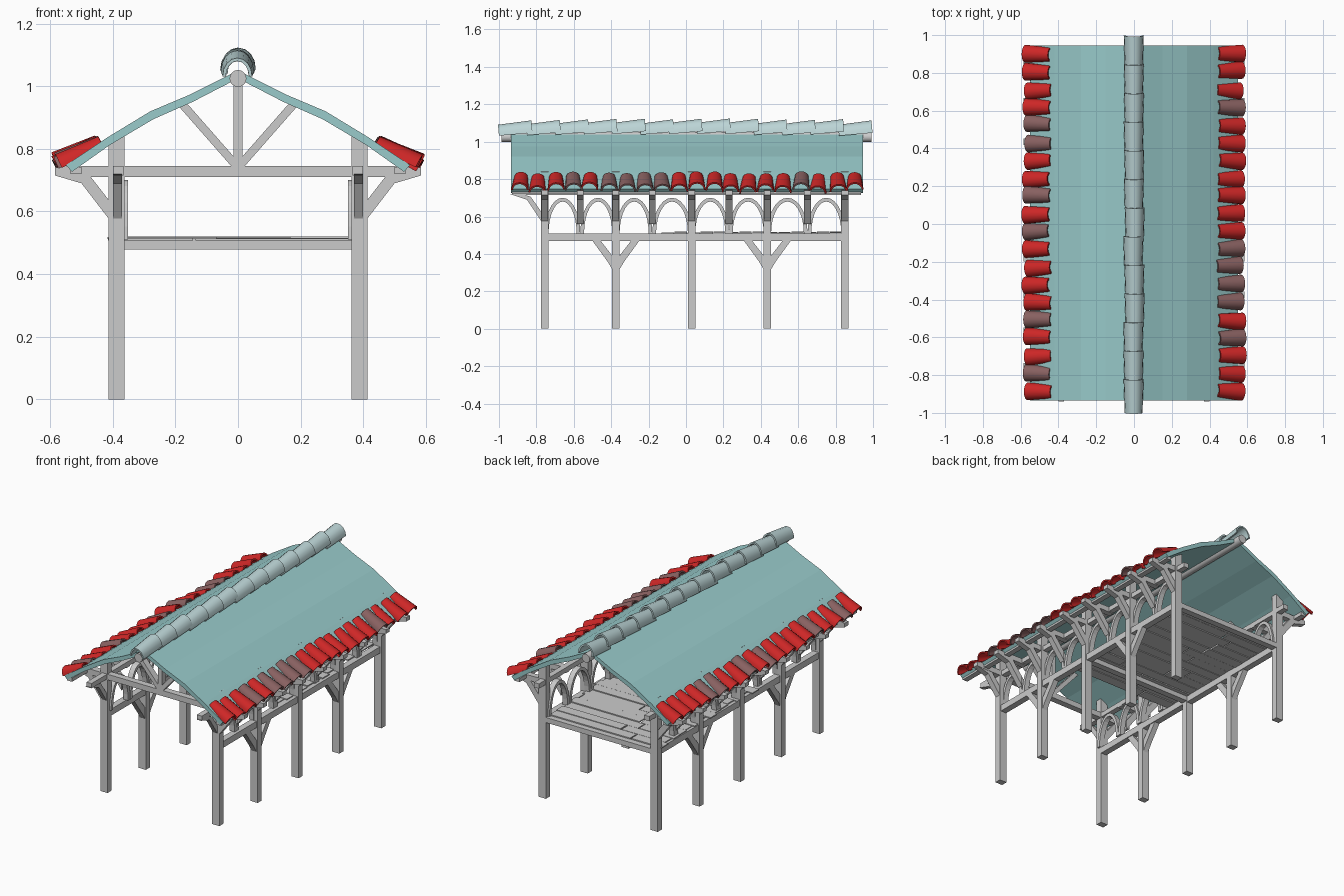
import bpy, bmesh, math, random
from mathutils import Matrix, Vector

if "Cube" in bpy.data.objects:
    bpy.data.objects.remove(bpy.data.objects["Cube"])

random.seed(4)
U = random.uniform


def material(name, rgb):
    m = bpy.data.materials.new(name)
    m.diffuse_color = (*rgb, 1)
    m.use_nodes = True
    m.node_tree.nodes["Principled BSDF"].inputs["Base Color"].default_value = m.diffuse_color
    return m


TEAL = material("teal_glaze", (0.32, 0.60, 0.60))
RED = material("red_glaze", (0.62, 0.02, 0.02))
DARK = material("dark_glaze", (0.25, 0.12, 0.12))
PALE = material("pale_glaze", (0.50, 0.66, 0.67))


def finish(bm, name, mat=None, smooth=False):
    bmesh.ops.recalc_face_normals(bm, faces=bm.faces)
    me = bpy.data.meshes.new(name)
    bm.to_mesh(me)
    bm.free()
    ob = bpy.data.objects.new(name, me)
    bpy.context.collection.objects.link(ob)
    if mat:
        me.materials.append(mat)
    if smooth:
        me.shade_smooth()
        me.set_sharp_from_angle(angle=math.radians(40))
    return ob


def box(name, x0, x1, y0, y1, z0, z1, mat=None):
    bm = bmesh.new()
    size = Matrix.Diagonal((abs(x1 - x0), y1 - y0, z1 - z0, 1))
    mid = Matrix.Translation(((x0 + x1) / 2, (y0 + y1) / 2, (z0 + z1) / 2))
    bmesh.ops.create_cube(bm, size=1, matrix=mid @ size)
    return finish(bm, name, mat)


def prism(name, pts, axis, a, b, mat=None):
    """Outline in xz pushed along y (axis 'y') or in yz pushed along x (axis 'x')."""
    bm = bmesh.new()
    put = (lambda p, d: (p[0], d, p[1])) if axis == 'y' else (lambda p, d: (d, p[0], p[1]))
    f = bm.faces.new([bm.verts.new(put(p, a)) for p in pts])
    r = bmesh.ops.extrude_face_region(bm, geom=[f])
    move = Vector((0, b - a, 0)) if axis == 'y' else Vector((b - a, 0, 0))
    bmesh.ops.translate(bm, vec=move, verts=[v for v in r['geom'] if isinstance(v, bmesh.types.BMVert)])
    return finish(bm, name, mat)


def bar(name, p, q, w, axis, a, b):
    """Straight brace of width w between two 2D points."""
    d = Vector((q[0] - p[0], q[1] - p[1])).normalized() * w / 2
    n = (-d.y, d.x)
    pts = [(p[0] + n[0], p[1] + n[1]), (q[0] + n[0], q[1] + n[1]),
           (q[0] - n[0], q[1] - n[1]), (p[0] - n[0], p[1] - n[1])]
    return prism(name, pts, axis, a, b)


def roof_tile(name, length, r0, r1, rise, thick, matrix, mat):
    """Tapered barrel tile along local x."""
    bm = bmesh.new()
    n, rings = 8, []
    for x, r in ((0, r0), (length, r1)):
        for t in (0, thick):
            rings.append([bm.verts.new((x, (r - t) * math.cos(math.pi * i / n),
                                        (r * rise - t) * math.sin(math.pi * i / n)))
                          for i in range(n + 1)])
    o0, i0, o1, i1 = rings
    for A, B in ((o0, o1), (o1, i1), (i1, i0), (i0, o0)):
        for i in range(n):
            bm.faces.new((A[i], A[i + 1], B[i + 1], B[i]))
    for i in (0, n):
        bm.faces.new((o0[i], o1[i], i1[i], i0[i]))
    bm.transform(matrix)
    return finish(bm, name, mat, True)


POSTS = [-0.755, -0.375, 0.03, 0.435, 0.85]
BAYS = [-0.755, -0.565, -0.375, -0.18, 0.03, 0.23, 0.435, 0.65, 0.85]

for s in (-1, 1):
    # posts
    for y in POSTS:
        box("post", s * 0.363, s * 0.413, y - 0.02, y + 0.02, 0, 0.84)
    # long beams
    box("floor_side_beam", s * 0.365, s * 0.405, -0.755, 0.85, 0.47, 0.51)
    box("wall_plate", s * 0.365, s * 0.40, -0.93, 0.935, 0.715, 0.745)
    box("eave_purlin", s * 0.50, s * 0.535, -0.93, 0.935, 0.72, 0.742)
    # lower Y braces
    for y in (POSTS[1], POSTS[3]):
        for d in (-1, 1):
            prism("lower_brace", [(y + d * 0.015, 0.31), (y + d * 0.045, 0.36), (y + d * 0.125, 0.47),
                                  (y + d * 0.085, 0.475), (y + d * 0.015, 0.385)],
                  'x', s * 0.37, s * 0.405)
    # plate brace at the front
    prism("front_plate_brace", [(-0.77, 0.57), (-0.85, 0.69), (-0.94, 0.72), (-0.875, 0.72),
                                (-0.83, 0.705), (-0.77, 0.62)], 'x', s * 0.37, s * 0.40)
    # eave brackets with braces
    for y in BAYS:
        prism("eave_bracket", [(s * x, z) for x, z in
                               ((0.365, 0.745), (0.585, 0.74), (0.585, 0.715), (0.50, 0.69),
                                (0.40, 0.56), (0.40, 0.62), (0.47, 0.71), (0.365, 0.71))],
              'y', y - 0.018, y + 0.018)
    # arches between brackets
    for y0, y1 in zip(BAYS, BAYS[1:]):
        c, r = (y0 + y1) / 2, (y1 - y0) / 2
        ang = [math.pi * i / 14 for i in range(15)]
        outer = [(c + r * math.cos(a), 0.51 + 0.19 * math.sin(a)) for a in ang]
        inner = [(c + (r - 0.02) * math.cos(a), 0.51 + 0.17 * math.sin(a)) for a in ang]
        prism("wall_arch", outer + inner[::-1], 'x', s * 0.352, s * 0.386)

# front truss
yt0, yt1 = -0.775, -0.735
box("tie_beam", -0.57, 0.57, yt0, yt1, 0.71, 0.745)
box("king_post", -0.014, 0.014, yt0, yt1, 0.74, 1.01)
for s in (-1, 1):
    bar("truss_strut", (0, 0.74), (s * 0.18, 0.945), 0.026, 'y', yt0, yt1)

# floor cross beams
for y in (0.03, 0.85):
    box("floor_cross_beam", -0.38, 0.38, y - 0.02, y + 0.02, 0.478, 0.51)

# floor planks
rows, y0, y1 = 14, -0.13, 0.84
step = (y1 - y0) / rows
for i in range(rows):
    y = y0 + i * step
    cut = U(-0.25, 0.2)
    for a, b in ((U(-0.42, -0.38), cut), (cut + 0.008, U(0.35, 0.39))):
        z = U(0.507, 0.513)
        box("floor_plank", a, b, y, y + step - 0.004, z, z + 0.007)

# roof sheets
for s in (-1, 1):
    top = [(0, 1.05), (0.15, 0.975), (0.28, 0.92), (0.42, 0.835), (0.55, 0.748)]
    low = [(0.53, 0.727), (0.41, 0.812), (0.27, 0.895), (0.145, 0.95), (0, 1.025)]
    prism("roof_sheet", [(s * x, z) for x, z in top + low], 'y', -0.935, 0.945, TEAL)

# ridge pole
bm = bmesh.new()
bmesh.ops.create_cone(bm, cap_ends=True, segments=16, radius1=0.027, radius2=0.027, depth=1.98,
                      matrix=Matrix.Translation((0, 0.003, 1.025)) @ Matrix.Rotation(math.pi / 2, 4, 'X'))
finish(bm, "ridge_pole", None, True)

# ridge tiles
n = 13
for i in range(n):
    y = -1 + i * 0.1515
    m = (Matrix.Translation((U(-0.004, 0.004), y, 1.03 + U(0, 0.006) + 0.006 * math.sin(math.pi * i / n)))
         @ Matrix.Rotation(math.pi / 2, 4, 'Z') @ Matrix.Rotation(-0.09, 4, 'Y'))
    roof_tile("ridge_tile", 0.18, 0.047, 0.053, 1.25, 0.01, m, PALE)

# eave tiles
n = 20
for s in (-1, 1):
    for i in range(n):
        y = -0.885 + i * 1.785 / (n - 1)
        m = (Matrix.Translation((s * U(0.43, 0.445), y + U(-0.005, 0.005), 0.805 + U(-0.006, 0.006)))
             @ Matrix.Rotation(U(-0.06, 0.06) + (math.pi if s < 0 else 0), 4, 'Z')
             @ Matrix.Rotation(0.48 + U(-0.05, 0.05), 4, 'Y') @ Matrix.Rotation(U(-0.1, 0.1), 4, 'X'))
        roof_tile("eave_tile", 0.148, 0.037, 0.047, 0.95, 0.009, m, DARK if random.random() < 0.25 else RED)
